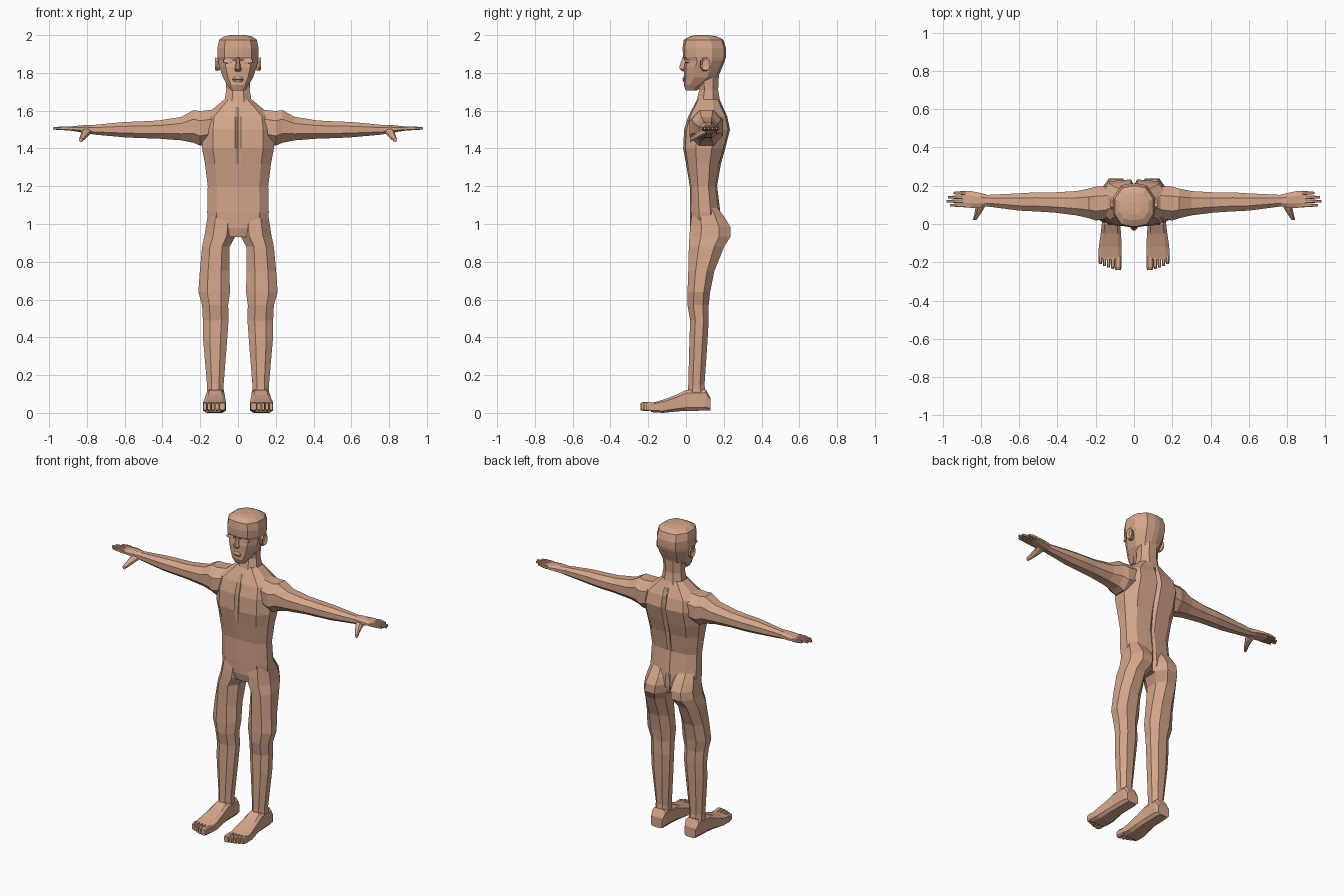
import bpy, bmesh
from mathutils import Vector


def material(name, rgb):
    m = bpy.data.materials.new(name)
    m.diffuse_color = (*rgb, 1)
    return m


SKIN = material("skin", (0.66, 0.38, 0.26))
PALE = material("eye", (0.72, 0.45, 0.32))


def loft(name, rings, mirror=False, mat=SKIN):
    """Skin a list of equal-length point rings and cap both ends."""
    bm = bmesh.new()
    vs = [[bm.verts.new(p) for p in r] for r in rings]
    n = len(vs[0])
    for a, b in zip(vs, vs[1:]):
        for i in range(n):
            j = (i + 1) % n
            bm.faces.new((a[i], a[j], b[j], b[i]))
    bm.faces.new(vs[0])
    bm.faces.new(vs[-1])
    bmesh.ops.recalc_face_normals(bm, faces=bm.faces)
    me = bpy.data.meshes.new(name)
    bm.to_mesh(me)
    bm.free()
    me.materials.append(mat)
    ob = bpy.data.objects.new(name, me)
    bpy.context.collection.objects.link(ob)
    if mirror:
        ob.modifiers.new("mirror", 'MIRROR').use_mirror_merge = False
    return ob


def octagon(a0, a1, b0, b1, c=0.28):
    """Rectangle with cut corners."""
    u, v = (a1 - a0) * c, (b1 - b0) * c
    return [(a0 + u, b0), (a1 - u, b0), (a1, b0 + v), (a1, b1 - v),
            (a1 - u, b1), (a0 + u, b1), (a0, b1 - v), (a0, b0 + v)]


def along_x(rows, c=0.28):
    return [[(x, y, z) for y, z in octagon(*r, c)] for x, *r in rows]


def along_y(rows, c=0.28):
    return [[(x, y, z) for x, z in octagon(*r, c)] for y, *r in rows]


def along_z(rows, c=0.28):
    return [[(x, y, z) for x, y in octagon(*r, c)] for z, *r in rows]


def body_ring(z, w, yf, yb, gf=0.0, gb=0.0, front=0.7, back=0.7):
    """Symmetric section with a groove down the front and the back."""
    d = yb - yf
    half = [(0.016, yf), (front * w, yf + 0.05 * d), (w, yf + 0.3 * d),
            (w, yf + 0.68 * d), (back * w, yb - 0.01), (0.016, yb)]
    pts = [(0, yf + gf)] + half + [(0, yb - gb)] + [(-x, y) for x, y in reversed(half)]
    return [(x, y, z) for x, y in pts]


# Torso: crotch up to the base of the neck
loft("torso", [body_ring(*r) for r in [
    (0.93, 0.10, 0.035, 0.17),
    (0.98, 0.155, 0.022, 0.19, 0, 0.02),
    (1.06, 0.163, 0.02, 0.182, 0, 0.01),
    (1.20, 0.160, 0.02, 0.165, 0, 0.005),
    (1.32, 0.175, 0.0, 0.185, 0, 0.015),
    (1.40, 0.190, -0.015, 0.208, 0.015, 0.025),
    (1.50, 0.190, -0.01, 0.233, 0.02, 0.03),
    (1.57, 0.180, 0.012, 0.218, 0.015, 0.02),
    (1.62, 0.120, 0.038, 0.195),
    (1.66, 0.072, 0.06, 0.178)]])

# Neck
loft("neck", along_z([
    (1.58, -0.10, 0.10, 0.04, 0.20), (1.65, -0.072, 0.072, 0.055, 0.18),
    (1.71, -0.062, 0.062, 0.07, 0.17), (1.80, -0.065, 0.065, 0.06, 0.175)]))

# Head: chin to crown
loft("head", [body_ring(*r, front=0.66, back=0.62) for r in [
    (1.706, 0.036, 0.0, 0.055),
    (1.735, 0.056, -0.012, 0.10),
    (1.775, 0.080, -0.010, 0.168),
    (1.830, 0.098, -0.010, 0.192),
    (1.865, 0.106, -0.004, 0.206),
    (1.885, 0.108, -0.016, 0.211),
    (1.930, 0.109, -0.018, 0.212),
    (1.975, 0.100, -0.012, 0.198),
    (1.993, 0.075, 0.02, 0.165),
    (2.000, 0.035, 0.05, 0.12)]])

# Face details
loft("nose", along_z([
    (1.885, -0.008, 0.008, -0.018, 0.01), (1.835, -0.013, 0.013, -0.034, 0.01),
    (1.820, -0.018, 0.018, -0.034, 0.01), (1.808, -0.014, 0.014, -0.018, 0.01)]))
loft("lips", along_z([
    (1.752, -0.02, 0.02, -0.014, 0.01), (1.764, -0.03, 0.03, -0.019, 0.01),
    (1.766, -0.03, 0.03, -0.012, 0.01), (1.768, -0.03, 0.03, -0.019, 0.01),
    (1.782, -0.015, 0.015, -0.013, 0.01)]))
loft("eye", along_y([
    (0.02, 0.028, 0.078, 1.848, 1.878), (-0.005, 0.028, 0.078, 1.852, 1.876)]),
    mirror=True, mat=PALE)
loft("ear", along_x([
    (0.095, 0.082, 0.115, 1.815, 1.87), (0.112, 0.075, 0.125, 1.81, 1.88),
    (0.122, 0.078, 0.128, 1.815, 1.882), (0.114, 0.088, 0.115, 1.83, 1.868)]), mirror=True)

# Arm: shoulder to wrist, x then y and z limits
loft("arm", along_x([
    (0.13, 0.03, 0.195, 1.43, 1.605),
    (0.20, 0.018, 0.195, 1.415, 1.598),
    (0.235, 0.03, 0.185, 1.43, 1.603),
    (0.30, 0.045, 0.172, 1.443, 1.567),
    (0.42, 0.06, 0.165, 1.452, 1.548),
    (0.52, 0.066, 0.165, 1.455, 1.543),
    (0.60, 0.070, 0.160, 1.459, 1.540),
    (0.77, 0.092, 0.152, 1.474, 1.524)]), mirror=True)

# Hand: palm, four fingers and thumb
loft("palm", along_x([
    (0.765, 0.094, 0.152, 1.475, 1.523), (0.80, 0.085, 0.162, 1.480, 1.525),
    (0.85, 0.084, 0.172, 1.489, 1.520), (0.895, 0.088, 0.172, 1.495, 1.515)]), mirror=True)
for i, (y, tip) in enumerate([(0.098, 0.962), (0.119, 0.98), (0.140, 0.972), (0.162, 0.942)]):
    loft(f"finger_{i + 1}", along_x([
        (0.88, y - 0.010, y + 0.010, 1.494, 1.516),
        (0.5 * (0.88 + tip), y - 0.009, y + 0.009, 1.497, 1.517),
        (tip, y - 0.006, y + 0.006, 1.500, 1.512)], 0.2), mirror=True)
loft("thumb", along_y([
    (0.115, 0.775, 0.835, 1.482, 1.512), (0.085, 0.782, 0.828, 1.466, 1.502),
    (0.055, 0.800, 0.833, 1.450, 1.482), (0.022, 0.822, 0.842, 1.434, 1.456)]), mirror=True)

# Leg with buttock: hip to ankle, z then x and y limits
loft("leg", along_z([
    (1.09, 0.03, 0.150, 0.05, 0.165),
    (1.03, 0.012, 0.163, 0.028, 0.208),
    (0.985, 0.010, 0.170, 0.022, 0.235),
    (0.935, 0.014, 0.178, 0.018, 0.237),
    (0.88, 0.044, 0.190, 0.015, 0.202),
    (0.75, 0.046, 0.202, 0.012, 0.150),
    (0.64, 0.042, 0.210, 0.008, 0.128),
    (0.57, 0.052, 0.190, 0.008, 0.120),
    (0.49, 0.050, 0.186, 0.022, 0.120),
    (0.38, 0.058, 0.184, 0.018, 0.114),
    (0.15, 0.076, 0.164, 0.012, 0.098),
    (0.06, 0.074, 0.166, 0.005, 0.110)]), mirror=True)

# Foot: heel to ball, y then x and z limits
loft("foot", along_y([
    (0.13, 0.080, 0.160, 0.014, 0.078),
    (0.105, 0.072, 0.166, 0.012, 0.125),
    (0.00, 0.072, 0.168, 0.010, 0.122),
    (-0.05, 0.068, 0.174, 0.008, 0.096),
    (-0.12, 0.064, 0.184, 0.0, 0.070),
    (-0.185, 0.066, 0.186, 0.004, 0.052)], 0.16), mirror=True)

# Toes
for i, (x, w, tip) in enumerate([(0.083, 0.018, 0.24), (0.111, 0.009, 0.236),
                                 (0.133, 0.009, 0.228), (0.154, 0.009, 0.219),
                                 (0.175, 0.010, 0.209)]):
    loft(f"toe_{i + 1}", along_y([
        (-0.165, x - w, x + w, 0.008, 0.054),
        (-tip + 0.015, x - w, x + w, 0.010, 0.058),
        (-tip, x - 0.8 * w, x + 0.8 * w, 0.014, 0.052)], 0.2), mirror=True)
